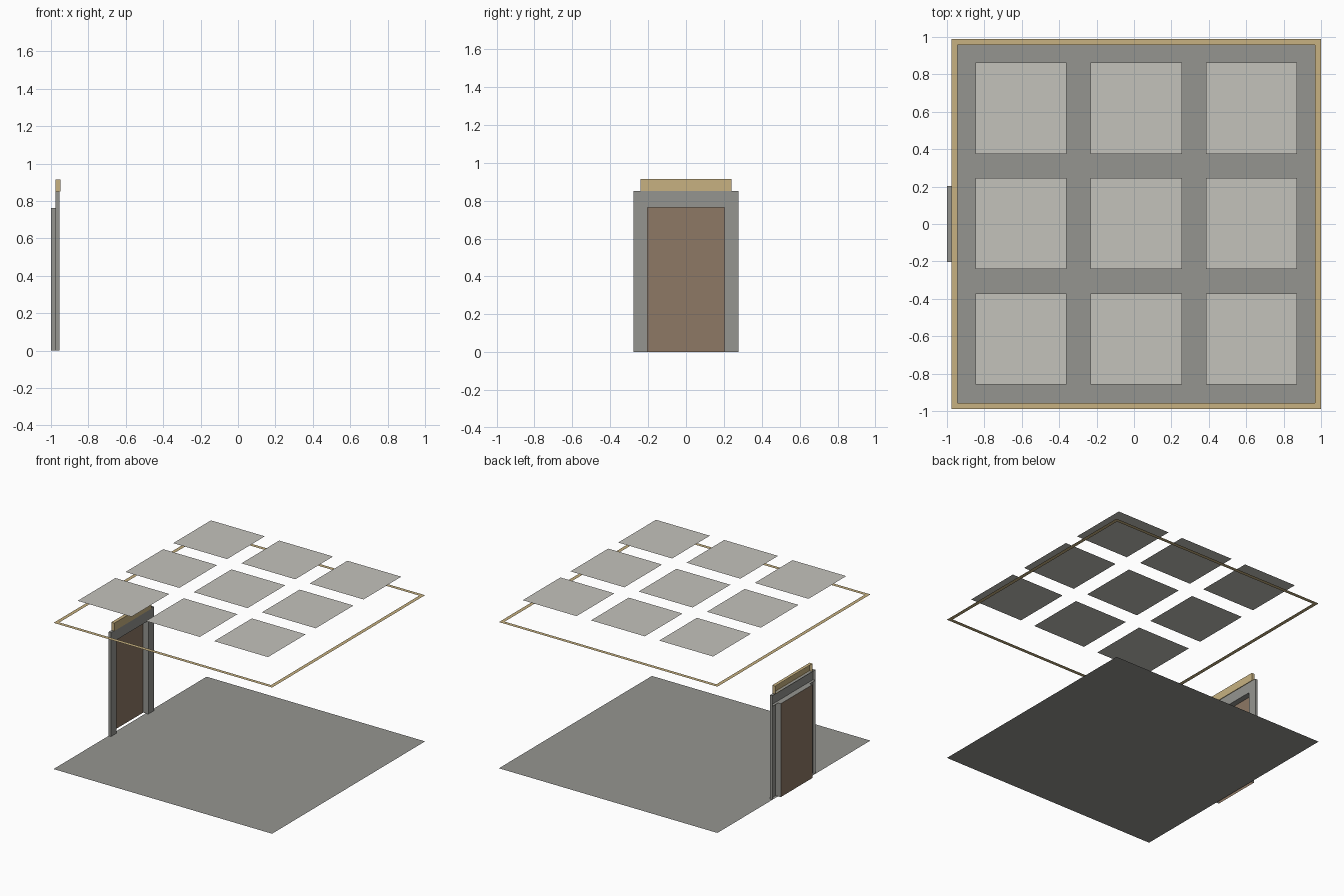
import bpy, bmesh

if "Cube" in bpy.data.objects:
    bpy.data.objects.remove(bpy.data.objects["Cube"])

CX, HALF = 0.012, 0.988          # room centre in x, half size
WALL = CX - HALF                 # x of the wall plane holding the doorway


def material(name, rgb):
    m = bpy.data.materials.new(name)
    m.diffuse_color = (*rgb, 1)
    m.use_nodes = True
    m.node_tree.nodes["Principled BSDF"].inputs["Base Color"].default_value = m.diffuse_color
    return m


GREY = material("stone_grey", (0.30, 0.30, 0.28))
PALE = material("pale_ceiling", (0.55, 0.54, 0.50))
TAN = material("tan_trim", (0.57, 0.44, 0.22))
BROWN = material("door_brown", (0.27, 0.19, 0.13))


def surface(name, quads, mat):
    """Object from a list of four-cornered faces."""
    bm = bmesh.new()
    for q in quads:
        bm.faces.new([bm.verts.new(p) for p in q])
    bmesh.ops.remove_doubles(bm, verts=bm.verts, dist=1e-5)
    me = bpy.data.meshes.new(name)
    bm.to_mesh(me)
    bm.free()
    me.materials.append(mat)
    ob = bpy.data.objects.new(name, me)
    bpy.context.collection.objects.link(ob)
    return ob


def flat(name, x, y, z, h, mat, up=True):
    """Horizontal square of half size h."""
    c = [(x - h, y - h, z), (x + h, y - h, z), (x + h, y + h, z), (x - h, y + h, z)]
    return surface(name, [c if up else c[::-1]], mat)


def box(name, x0, x1, y0, y1, z0, z1, mat, skip_normals):
    """Box without the faces whose outward normals are listed."""
    bm = bmesh.new()
    bmesh.ops.create_cube(bm, size=1)
    bm.normal_update()
    drop = [f for f in bm.faces if tuple(round(c) for c in f.normal) in skip_normals]
    bmesh.ops.delete(bm, geom=drop, context='FACES')
    for v in bm.verts:
        v.co = (x1 if v.co.x > 0 else x0, y1 if v.co.y > 0 else y0, z1 if v.co.z > 0 else z0)
    me = bpy.data.meshes.new(name)
    bm.to_mesh(me)
    bm.free()
    me.materials.append(mat)
    ob = bpy.data.objects.new(name, me)
    bpy.context.collection.objects.link(ob)
    return ob


# Floor and nine recessed ceiling panels
flat("floor", CX, 0, 0, HALF, GREY)
for i in (-1, 0, 1):
    for j in (-1, 0, 1):
        flat("ceiling_panel", CX + 0.617 * i, 0.002 + 0.617 * j, 1.36, 0.2435, PALE, up=False)

# Flat cornice ring: mitred strips round the room
outer = [(CX + sx * HALF, sy * HALF, 1.195) for sx, sy in ((-1, -1), (1, -1), (1, 1), (-1, 1))]
k = HALF - 0.031
inner = [(CX + sx * k, sy * k, 1.195) for sx, sy in ((-1, -1), (1, -1), (1, 1), (-1, 1))]
surface("cornice", [(outer[i], inner[i], inner[i - 1], outer[i - 1]) for i in range(4)], TAN)

# Doorway: door set back in a shallow reveal
DY, DZ = 0.204, 0.763
surface("door", [[(-1, -DY, 0), (-1, DY, 0), (-1, DY, DZ), (-1, -DY, DZ)]], BROWN)
box("door_reveal", -1, WALL, -DY, DY, 0, DZ, GREY, [(-1, 0, 0), (1, 0, 0), (0, 0, -1)])

# Casing posts, header and cap, all open towards the wall
BACK = (-1, 0, 0)
for s in (-1, 1):
    y0, y1 = sorted((s * DY, s * 0.278))
    box("casing_post", WALL, -0.954, y0, y1, 0, DZ, GREY, [BACK, (0, 0, 1)])
box("casing_header", WALL, -0.954, -0.278, 0.278, DZ, 0.85, GREY, [BACK])
box("header_cap", WALL, -0.949, -0.241, 0.241, 0.85, 0.915, TAN, [BACK])
